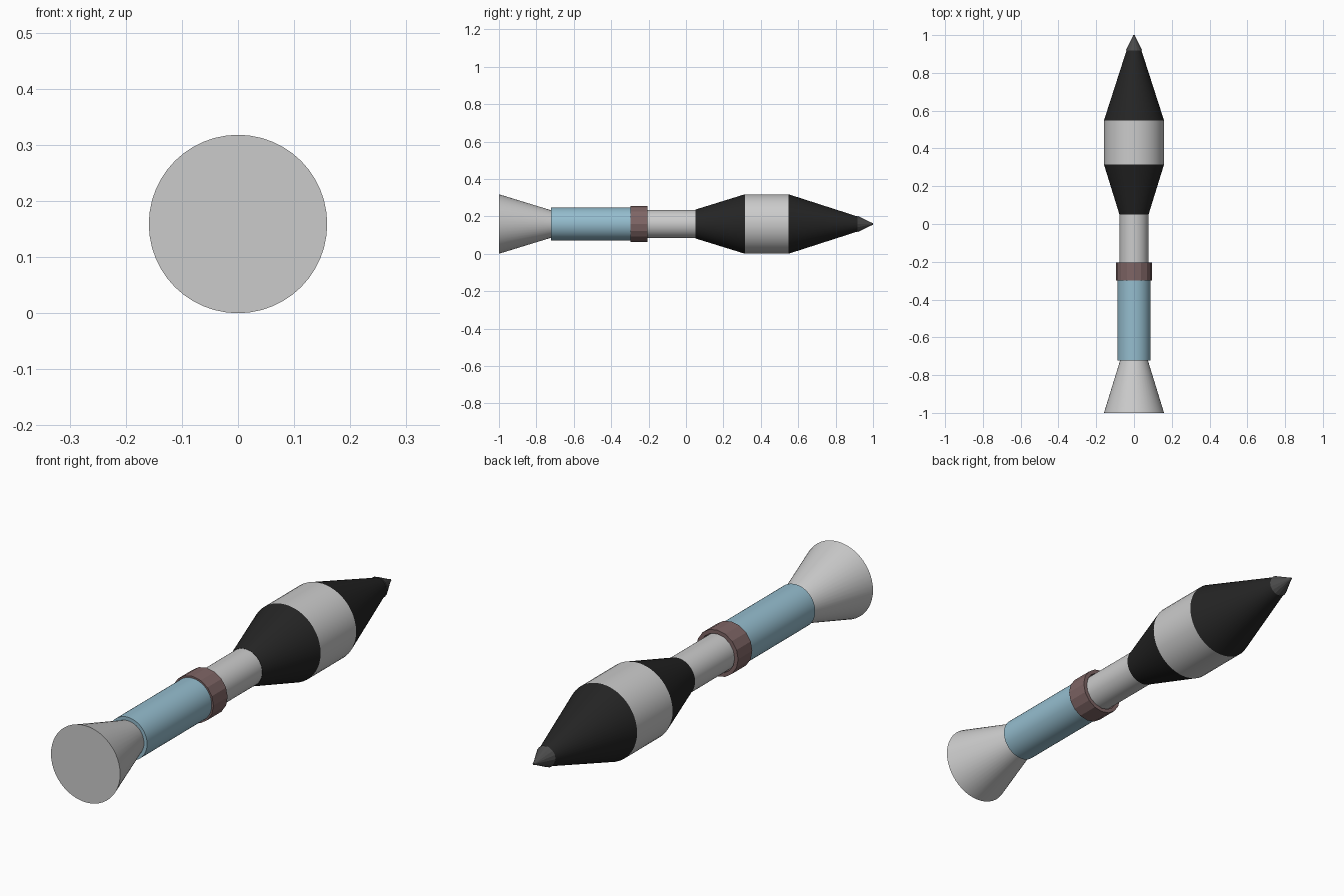
import bpy, bmesh, math

if "Cube" in bpy.data.objects:
    bpy.data.objects.remove(bpy.data.objects["Cube"])

AXIS_Z = 0.159


def material(name, rgb):
    m = bpy.data.materials.new(name)
    m.diffuse_color = (*rgb, 1)
    m.use_nodes = True
    m.node_tree.nodes["Principled BSDF"].inputs["Base Color"].default_value = m.diffuse_color
    return m


def lathe(name, profile, sides=48, mat=None, ring=False):
    """Revolve (y, radius) points about the long axis; ring=True closes the section on itself."""
    bm = bmesh.new()
    loops = []
    for y, r in profile:
        loops.append([bm.verts.new((r * math.sin(2 * math.pi * i / sides), y,
                                    AXIS_Z + r * math.cos(2 * math.pi * i / sides)))
                      for i in range(sides)])
    pairs = list(zip(loops, loops[1:]))
    if ring:
        pairs.append((loops[-1], loops[0]))
    else:
        bm.faces.new(loops[0])
        bm.faces.new(loops[-1])
    for a, b in pairs:
        for i in range(sides):
            j = (i + 1) % sides
            bm.faces.new((a[i], a[j], b[j], b[i]))
    bmesh.ops.recalc_face_normals(bm, faces=bm.faces)
    mesh = bpy.data.meshes.new(name)
    bm.to_mesh(mesh)
    bm.free()
    ob = bpy.data.objects.new(name, mesh)
    bpy.context.collection.objects.link(ob)
    if mat:
        mesh.materials.append(mat)
    bpy.ops.object.select_all(action='DESELECT')
    ob.select_set(True)
    bpy.context.view_layer.objects.active = ob
    bpy.ops.object.shade_smooth_by_angle(angle=math.radians(20))
    return ob


black = material("black_paint", (0.018, 0.018, 0.018))
dark = material("dark_metal", (0.07, 0.07, 0.07))
blue = material("blue_paint", (0.30, 0.51, 0.62))
brown = material("brown_metal", (0.21, 0.13, 0.13))

# Tail: flared exhaust bell
lathe("exhaust_bell", [(-1.0, 0.159), (-0.72, 0.073)])
# Motor tube, central shaft and collar
lathe("motor_tube", [(-0.722, 0.088), (-0.29, 0.088)], mat=blue)
lathe("shaft", [(-0.72, 0.076), (0.06, 0.076)])
lathe("collar", [(-0.298, 0.080), (-0.298, 0.096), (-0.205, 0.096), (-0.205, 0.080)],
      sides=16, mat=brown, ring=True)
# Warhead: rear cone, body band, front cone and fuse tip
lathe("rear_cone", [(0.05, 0.077), (0.315, 0.159)], mat=black)
lathe("body_band", [(0.315, 0.159), (0.548, 0.159)])
lathe("front_cone", [(0.548, 0.159), (0.93, 0.036)], mat=black)
lathe("fuse_tip", [(0.918, 0.044), (0.985, 0.010), (1.0, 0.004)], sides=16, mat=dark)
